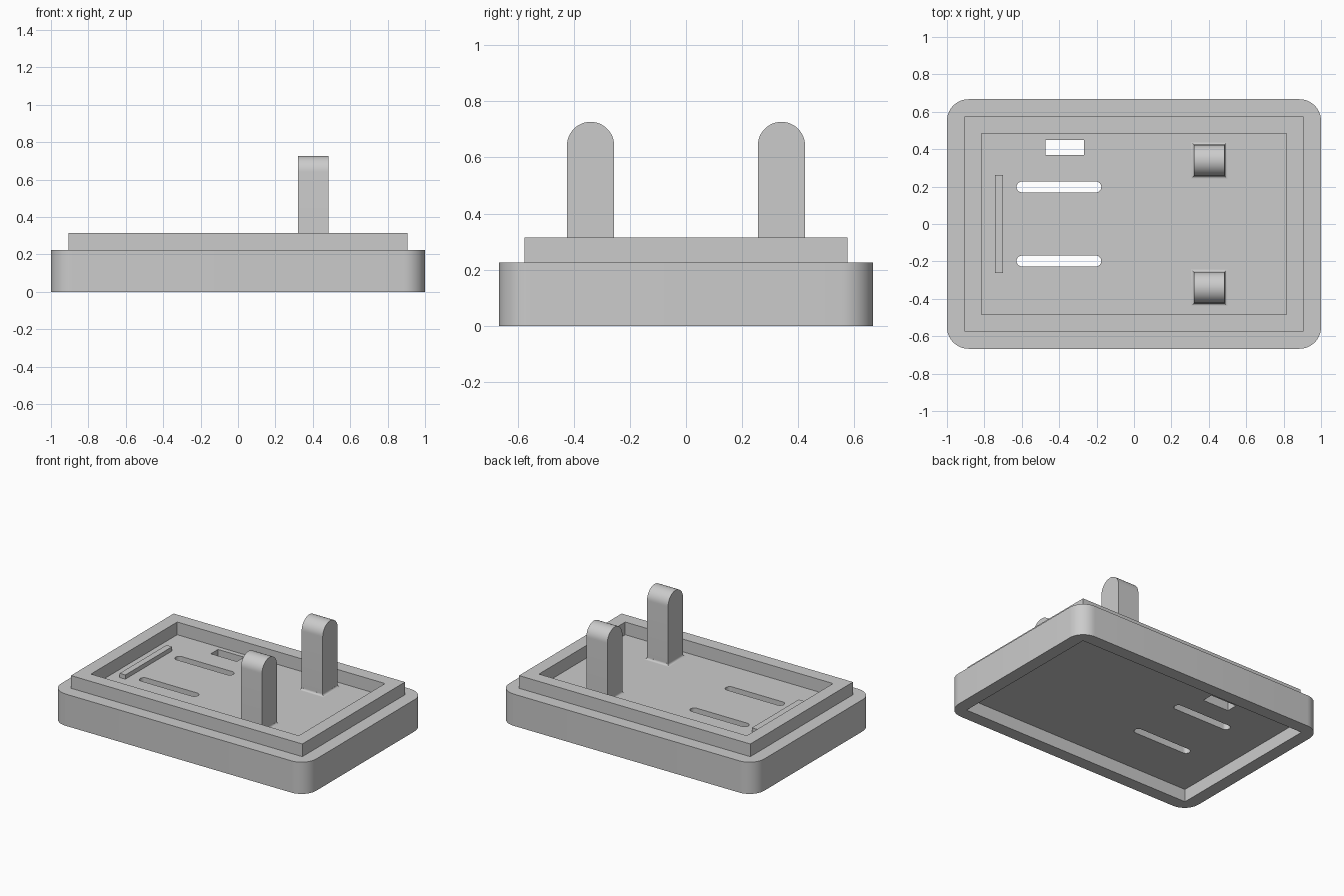
import bpy, bmesh, math

if "Cube" in bpy.data.objects:
    bpy.data.objects.remove(bpy.data.objects["Cube"])

grey = bpy.data.materials.new("grey plastic")
grey.diffuse_color = (0.6, 0.6, 0.6, 1)
grey.use_nodes = True
grey.node_tree.nodes["Principled BSDF"].inputs["Base Color"].default_value = grey.diffuse_color
FLOOR, RIM_TOP, BASE_TOP = 0.225, 0.315, 0.225


def loft(name, rings):
    """Closed solid through rings of equal point count."""
    bm = bmesh.new()
    loops = [[bm.verts.new(p) for p in ring] for ring in rings]
    n = len(loops[0])
    for a, b in zip(loops, loops[1:]):
        for i in range(n):
            j = (i + 1) % n
            bm.faces.new((a[i], a[j], b[j], b[i]))
    bm.faces.new(loops[0])
    bm.faces.new(loops[-1])
    bmesh.ops.recalc_face_normals(bm, faces=bm.faces)
    mesh = bpy.data.meshes.new(name)
    bm.to_mesh(mesh)
    bm.free()
    obj = bpy.data.objects.new(name, mesh)
    bpy.context.collection.objects.link(obj)
    mesh.materials.append(grey)
    return obj


def outline(x0, x1, y0, y1, r=0, seg=10):
    """Rectangle in plan, with optional rounded corners."""
    if r == 0:
        return [(x0, y0), (x1, y0), (x1, y1), (x0, y1)]
    pts = []
    corners = [(x1 - r, y1 - r), (x0 + r, y1 - r), (x0 + r, y0 + r), (x1 - r, y0 + r)]
    for k, (cx, cy) in enumerate(corners):
        for i in range(seg + 1):
            a = math.pi / 2 * (k + i / seg)
            pts.append((cx + r * math.cos(a), cy + r * math.sin(a)))
    return pts


def slab(name, pts, z0, z1):
    return loft(name, [[(x, y, z) for x, y in pts] for z in (z0, z1)])


def boolean(target, tool, operation):
    mod = target.modifiers.new("cut", 'BOOLEAN')
    mod.operation, mod.object, mod.solver = operation, tool, 'EXACT'
    bpy.context.view_layer.objects.active = target
    bpy.ops.object.modifier_apply(modifier=mod.name)
    bpy.data.objects.remove(tool)


# Base tray with rounded corners and raised rim
body = slab("tray_body", outline(-1, 1, -0.667, 0.667, 0.115), 0, BASE_TOP)
boolean(body, slab("rim", outline(-0.907, 0.907, -0.575, 0.575), 0.15, RIM_TOP), 'UNION')

# Top pocket and underside recess
boolean(body, slab("pocket", outline(-0.815, 0.815, -0.483, 0.483), FLOOR, 0.5), 'DIFFERENCE')
boolean(body, slab("recess", outline(-0.91, 0.91, -0.578, 0.578), -0.1, 0.09), 'DIFFERENCE')

# Two long slots and a square window through the floor
for y in (-0.198, 0.198):
    boolean(body, slab("slot", outline(-0.628, -0.175, y - 0.029, y + 0.029, 0.0288, 8), 0, 0.5), 'DIFFERENCE')
boolean(body, slab("window", outline(-0.472, -0.268, 0.37, 0.45), 0, 0.5), 'DIFFERENCE')

# Low ridge on the floor
ridge = slab("ridge", outline(-0.744, -0.7, -0.262, 0.262), FLOOR - 0.01, FLOOR + 0.03)

# Round-topped posts with a small fillet at the foot
parts = [body, ridge]
PX0, PX1, R, TOP, F = 0.32, 0.485, 0.084, 0.727, 0.014
for side, y in (("front", -0.34), ("back", 0.34)):
    prof = [(y - R, FLOOR - 0.01), (y + R, FLOOR - 0.01)]
    prof += [(y + R * math.cos(a), TOP - R + R * math.sin(a))
             for a in (math.pi * i / 24 for i in range(25))]
    parts.append(loft(side + "_post", [[(x, py, pz) for py, pz in prof] for x in (PX0, PX1)]))
    rings = []
    for i in range(6):
        t = math.pi / 2 * i / 5
        d, z = F * (1 - math.sin(t)) + 0.0002, FLOOR + F * (1 - math.cos(t))
        rings.append([(px, py, z) for px, py in outline(PX0 - d, PX1 + d, y - R - d, y + R + d)])
    parts.append(loft(side + "_post_fillet", rings))

# Smooth the curves, keep the edges sharp
bpy.ops.object.select_all(action='DESELECT')
for obj in parts:
    obj.select_set(True)
bpy.context.view_layer.objects.active = body
bpy.ops.object.shade_smooth_by_angle(angle=math.radians(30))
